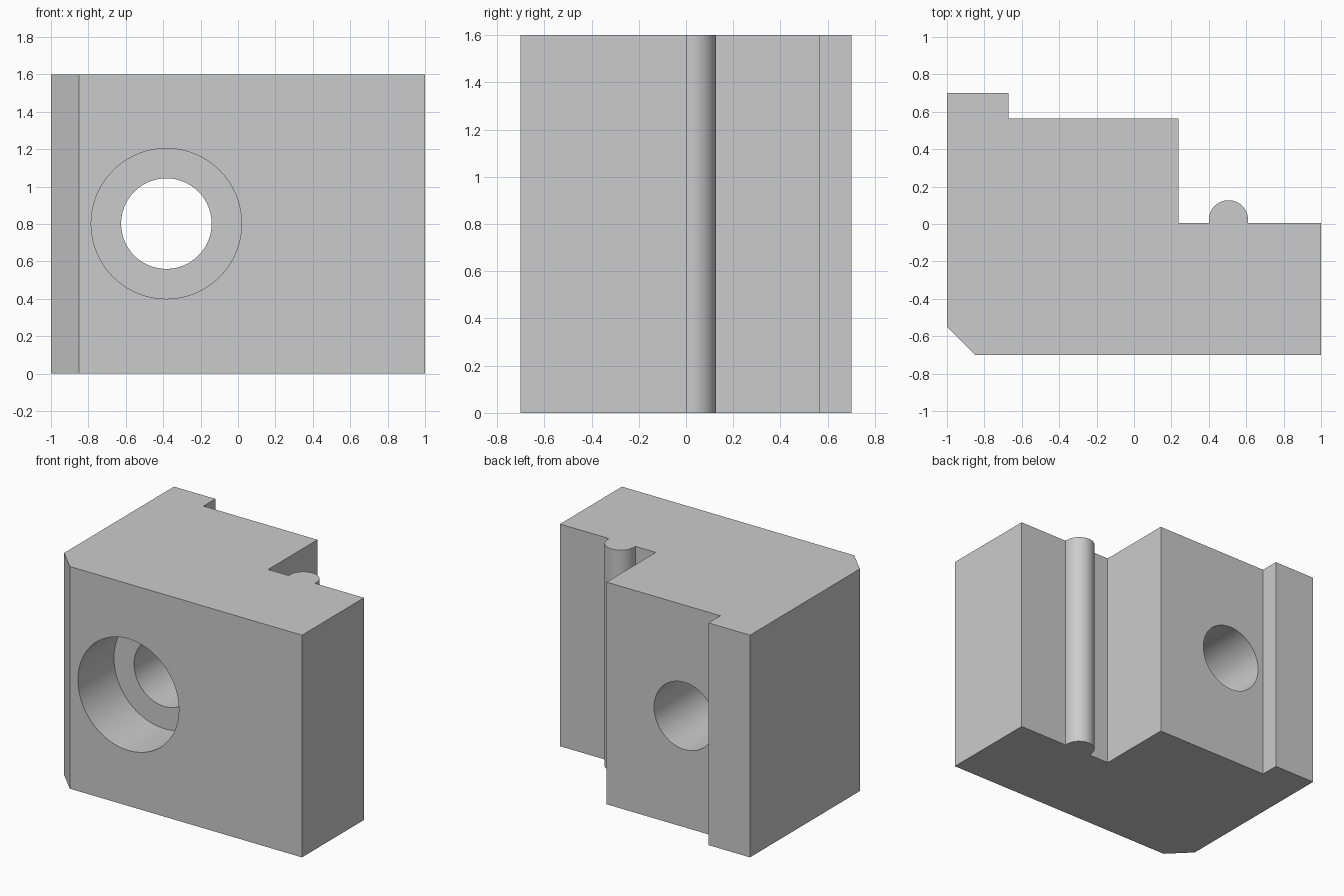
import bpy, bmesh
from math import pi, cos, sin, radians

cube = bpy.data.objects.get("Cube")
if cube:
    bpy.data.objects.remove(cube, do_unlink=True)

HEIGHT = 1.6
FRONT, LEDGE = -0.7, 0.005
HOLE_X, HOLE_Z = -0.383, 0.802

grey = bpy.data.materials.new("plain_grey")
grey.use_nodes = True
grey.diffuse_color = (0.6, 0.6, 0.6, 1)
grey.node_tree.nodes["Principled BSDF"].inputs["Base Color"].default_value = (0.6, 0.6, 0.6, 1)


def add_object(name, bm):
    mesh = bpy.data.meshes.new(name)
    bmesh.ops.recalc_face_normals(bm, faces=bm.faces)
    bm.to_mesh(mesh)
    bm.free()
    mesh.materials.append(grey)
    obj = bpy.data.objects.new(name, mesh)
    bpy.context.collection.objects.link(obj)
    return obj


def extrude_profile(name, points, height):
    bm = bmesh.new()
    base = bm.faces.new([bm.verts.new((x, y, 0)) for x, y in points])
    top = bmesh.ops.extrude_face_region(bm, geom=[base])["geom"]
    verts = [v for v in top if isinstance(v, bmesh.types.BMVert)]
    bmesh.ops.translate(bm, verts=verts, vec=(0, 0, height))
    return add_object(name, bm)


def bore(target, name, radius, y_start, y_end):
    """Cut a round hole running along y."""
    bpy.ops.mesh.primitive_cylinder_add(
        vertices=96, radius=radius, depth=y_end - y_start,
        location=(HOLE_X, (y_start + y_end) / 2, HOLE_Z), rotation=(pi / 2, 0, 0))
    cutter = bpy.context.object
    cutter.name = name
    cutter.hide_render = True
    bpy.context.view_layer.objects.active = target
    mod = target.modifiers.new(name, "BOOLEAN")
    mod.operation, mod.solver, mod.object = "DIFFERENCE", "EXACT", cutter
    bpy.ops.object.modifier_apply(modifier=mod.name)
    bpy.data.objects.remove(cutter, do_unlink=True)


# Rounded rib standing on the rear ledge
RIB_X, RIB_Y, RIB_R, STEPS = 0.505, 0.022, 0.105, 32
rib = [(RIB_X + RIB_R * cos(pi * i / STEPS), RIB_Y + RIB_R * sin(pi * i / STEPS))
       for i in range(STEPS + 1)]

# Stepped block outline with one chamfered front corner
outline = [(-1, -0.55), (-0.85, FRONT), (1, FRONT), (1, LEDGE), (RIB_X + RIB_R, LEDGE)]
outline += rib
outline += [(RIB_X - RIB_R, LEDGE), (0.237, LEDGE), (0.237, 0.565),
            (-0.67, 0.565), (-0.67, 0.7), (-1, 0.7)]
block = extrude_profile("stepped_block", outline, HEIGHT)

# Through hole and wider counterbore at the front
bore(block, "through_hole", 0.242, -1, 1)
bore(block, "counterbore", 0.402, -1, FRONT + 0.41)

# Smooth the round surfaces, keep edges crisp
bpy.ops.object.select_all(action="DESELECT")
block.select_set(True)
bpy.context.view_layer.objects.active = block
bpy.ops.object.shade_smooth_by_angle(angle=radians(30))
